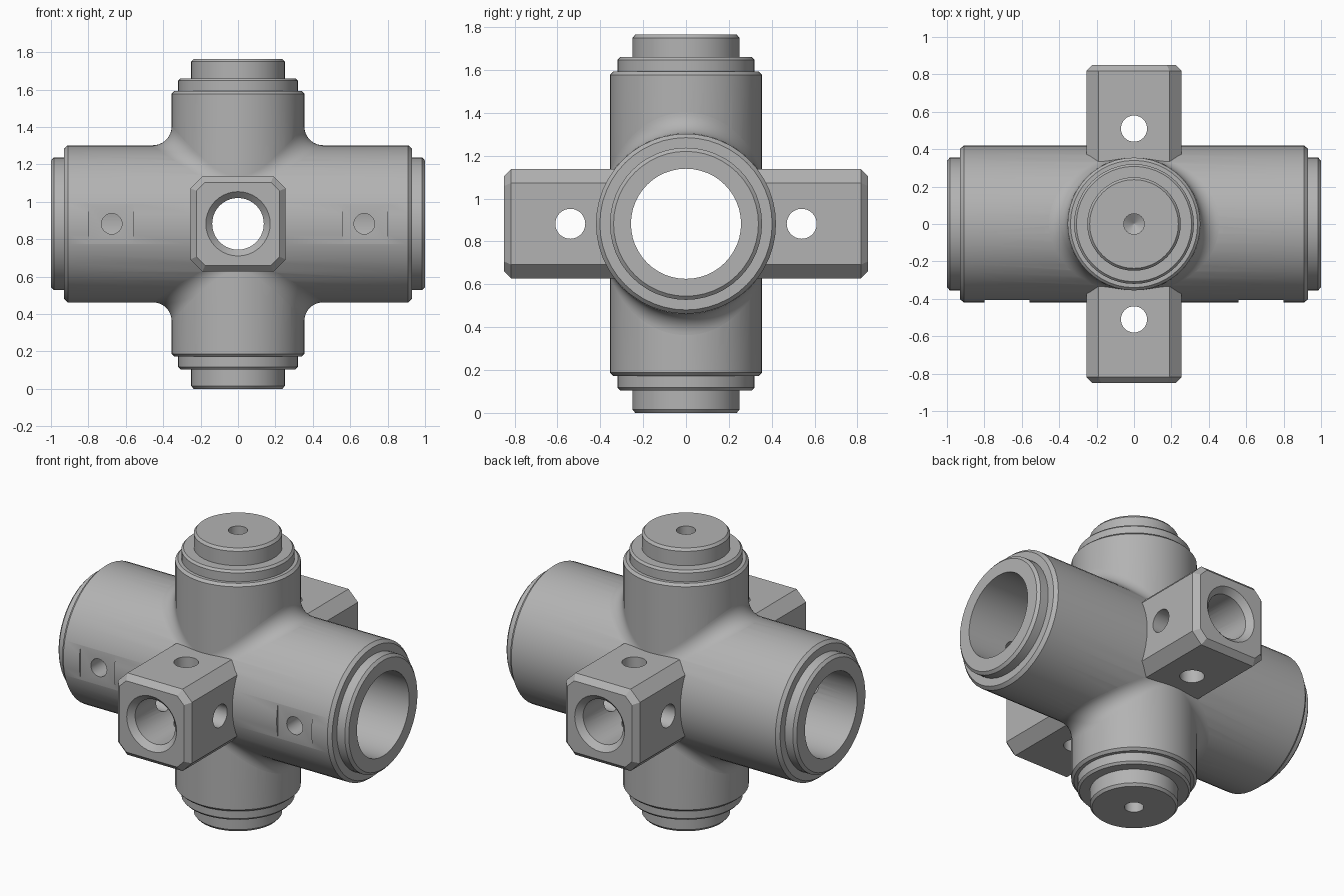
import bpy, bmesh
from math import sin, cos, tau, sqrt, radians
from mathutils import Vector, Matrix

if "Cube" in bpy.data.objects:
    bpy.data.objects.remove(bpy.data.objects["Cube"])

MID = 0.8825                      # height of the crossing point
R_MAIN, R_POST, R_FIL = 0.42, 0.355, 0.1

steel = bpy.data.materials.new("grey_steel")
steel.use_nodes = True
GREY = (0.45, 0.45, 0.45, 1)
steel.diffuse_color = GREY
steel.node_tree.nodes["Principled BSDF"].inputs["Base Color"].default_value = GREY


def to_object(name, bm):
    mesh = bpy.data.meshes.new(name)
    bm.to_mesh(mesh)
    bm.free()
    mesh.materials.append(steel)
    ob = bpy.data.objects.new(name, mesh)
    bpy.context.collection.objects.link(ob)
    return ob


def loft(name, rings, axis="Z", at=(0, 0, 0)):
    """Closed solid through rings of points stacked along an axis."""
    turn = Vector((axis == "X", axis == "Y", axis == "Z")).to_track_quat("Z", "Y")
    place = Matrix.Translation(Vector(at) + Vector((0, 0, MID))) @ turn.to_matrix().to_4x4()
    bm = bmesh.new()
    loops = [[bm.verts.new(place @ Vector(p)) for p in ring] for ring in rings]
    for low, high in zip(loops, loops[1:]):
        for i in range(len(low)):
            bm.faces.new((low[i - 1], low[i], high[i], high[i - 1]))
    bm.faces.new(loops[0])
    bm.faces.new(loops[-1])
    bmesh.ops.recalc_face_normals(bm, faces=bm.faces)
    return to_object(name, bm)


def lathe(name, profile, axis="Z", at=(0, 0, 0), sides=48):
    rings = [[(r * cos(tau * i / sides), r * sin(tau * i / sides), h)
              for i in range(sides)] for r, h in profile]
    return loft(name, rings, axis, at)


def both_ends(half):
    return [(r, -h) for r, h in reversed(half)] + half


def octagon(half, cut, h):
    k = half - cut
    return [(half, -k, h), (half, k, h), (k, half, h), (-k, half, h),
            (-half, k, h), (-half, -k, h), (-k, -half, h), (k, -half, h)]


def combine(target, tool, operation):
    mod = target.modifiers.new(operation.lower(), "BOOLEAN")
    mod.operation, mod.solver, mod.object = operation, "EXACT", tool
    bpy.ops.object.select_all(action="DESELECT")
    bpy.context.view_layer.objects.active = target
    target.select_set(True)
    bpy.ops.object.modifier_apply(modifier=mod.name)
    bpy.data.objects.remove(tool)


# Horizontal main tube with stepped ends
body = lathe("cross_body", both_ends([
    (R_MAIN, 0.91), (0.402, 0.93), (0.355, 0.93), (0.355, 0.985), (0.338, 1.0)]), "X")

# Vertical post with a collar and a plug at each end
post = lathe("post", both_ends([
    (R_POST, 0.695), (0.34, 0.71), (0.32, 0.71), (0.32, 0.765), (0.308, 0.778),
    (0.25, 0.778), (0.25, 0.867), (0.237, MID)]))
combine(body, post, "UNION")

# Chamfered square arms at front and back
END = 0.85
arms = loft("square_arms", [octagon(0.222, 0.046, -END), octagon(0.255, 0.065, -END + 0.033),
                            octagon(0.255, 0.065, END - 0.033), octagon(0.222, 0.046, END)], "Y")
combine(body, arms, "UNION")

# Main bore, and the countersunk bore through the arms
cutters = [
    lathe("main_bore", both_ends([(0.257, 1.1)]), "X"),
    lathe("arm_bore", both_ends([(0.138, END - 0.034), (0.202, END + 0.03)]), "Y", sides=40),
]

for s in (-1, 1):
    # Cross holes through each arm, and blind drilled holes in the post ends
    cutters.append(lathe("arm_hole_z", both_ends([(0.07, 0.4)]), "Z", (0, s * 0.51, 0), 32))
    cutters.append(lathe("arm_hole_x", both_ends([(0.07, 0.4)]), "X", (0, s * 0.54, 0), 32))
    cutters.append(lathe("end_hole", [(0.004, s * 0.72), (0.055, s * 0.755), (0.055, s * 0.95)],
                         sides=32))
    # Flat seat and screw hole on the front of the main tube
    seat = [[(x, y, h) for x, y in ((-0.12, -0.3), (0.12, -0.3), (0.12, 0.3), (-0.12, 0.3))]
            for h in (-0.1, 0.1)]
    turned = [[(y, x, h) for x, y, h in ring] for ring in seat]
    flat = bmesh.new()
    bmesh.ops.create_cube(flat, size=1, matrix=Matrix.Translation((s * 0.68, -0.506, MID))
                          @ Matrix.Diagonal((0.24, 0.2, 0.6, 1)))
    cutters.append(to_object("seat_cut", flat))
    cutters.append(lathe("screw_hole", both_ends([(0.055, 0.25)]), "Y", (s * 0.675, -0.3, 0), 32))

for cutter in cutters:
    cutter.hide_render = True
    combine(body, cutter, "DIFFERENCE")

# Rounded fillets where the post meets the main tube, swept by a rolling ball
bm = bmesh.new()
TURNS, STEPS = 96, 12
for s in (-1, 1):
    rows = []
    for i in range(TURNS):
        a = tau * i / TURNS
        reach = R_POST + R_FIL
        x, y = reach * cos(a), reach * sin(a)
        z = s * sqrt((R_MAIN + R_FIL) ** 2 - y * y)
        to_post = Vector((-cos(a), -sin(a), 0))
        to_tube = Vector((0, -y, -z)).normalized()
        ball = Vector((x, y, z + MID))
        rows.append((ball, [bm.verts.new(ball + R_FIL * to_post.slerp(to_tube, j / STEPS))
                            for j in range(STEPS + 1)]))
    for i in range(TURNS):
        (_, p), (ball, q) = rows[i - 1], rows[i]
        for j in range(STEPS):
            face = bm.faces.new((p[j], q[j], q[j + 1], p[j + 1]))
            face.normal_update()
            if face.normal.dot(ball - face.calc_center_median()) < 0:
                face.normal_flip()
fillet = to_object("junction_fillets", bm)

# Smooth round surfaces, crisp chamfers
bpy.ops.object.select_all(action="DESELECT")
for ob in (body, fillet):
    ob.select_set(True)
bpy.context.view_layer.objects.active = body
bpy.ops.object.shade_smooth_by_angle(angle=radians(25))
